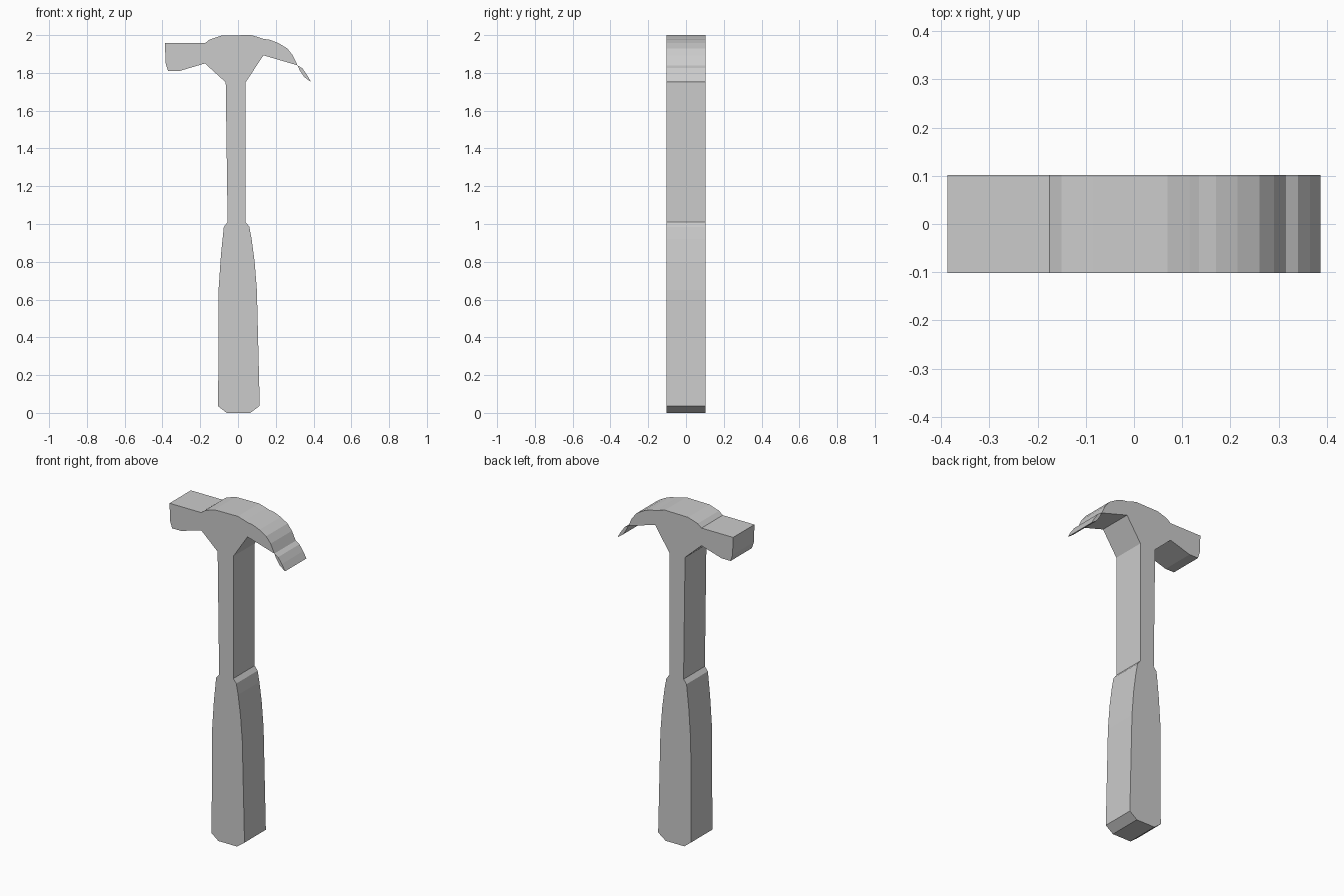
import bpy
import bmesh

if "Cube" in bpy.data.objects:
    bpy.data.objects.remove(bpy.data.objects["Cube"], do_unlink=True)

HALF_DEPTH = 0.102

steel = bpy.data.materials.new("plain grey")
steel.use_nodes = True
grey = (0.6, 0.6, 0.6, 1)
steel.diffuse_color = grey
steel.node_tree.nodes["Principled BSDF"].inputs["Base Color"].default_value = grey


def slab(name, outline):
    """Extrude an (x, z) outline through the full depth."""
    bm = bmesh.new()
    face = bm.faces.new([bm.verts.new((x, -HALF_DEPTH, z)) for x, z in outline])
    result = bmesh.ops.extrude_face_region(bm, geom=[face], use_keep_orig=True)
    back = [v for v in result["geom"] if isinstance(v, bmesh.types.BMVert)]
    bmesh.ops.translate(bm, verts=back, vec=(0, 2 * HALF_DEPTH, 0))
    bmesh.ops.recalc_face_normals(bm, faces=bm.faces)
    mesh = bpy.data.meshes.new(name)
    bm.to_mesh(mesh)
    bm.free()
    mesh.materials.append(steel)
    obj = bpy.data.objects.new(name, mesh)
    bpy.context.collection.objects.link(obj)
    return obj


# Swelling grip with chamfered butt
slab("grip", [
    (-0.055, 1.01), (-0.075, 0.985), (-0.09, 0.84), (-0.103, 0.65),
    (-0.105, 0.035), (-0.06, 0), (0.065, 0), (0.115, 0.037),
    (0.1, 0.65), (0.088, 0.8), (0.072, 0.92), (0.06, 0.985), (0.04, 1.01)])

# Straight neck between grip and head
slab("shaft", [(-0.055, 1.01), (0.04, 1.01), (0.04, 1.75), (-0.065, 1.75)])

# Striking block, domed cheek and curved claw
slab("head", [
    (-0.065, 1.75), (0.04, 1.75), (0.135, 1.893), (0.315, 1.84),
    (0.29, 1.893), (0.26, 1.93), (0.215, 1.957), (0.17, 1.975),
    (0.135, 1.98), (0.115, 1.987), (0.07, 2), (-0.085, 1.998),
    (-0.15, 1.977), (-0.175, 1.957), (-0.387, 1.957), (-0.383, 1.85),
    (-0.37, 1.81), (-0.31, 1.81), (-0.175, 1.85)])

# Thin tapering end of the claw
slab("claw_tip", [
    (0.315, 1.84), (0.326, 1.815), (0.35, 1.778), (0.387, 1.752),
    (0.365, 1.79), (0.34, 1.825)])
